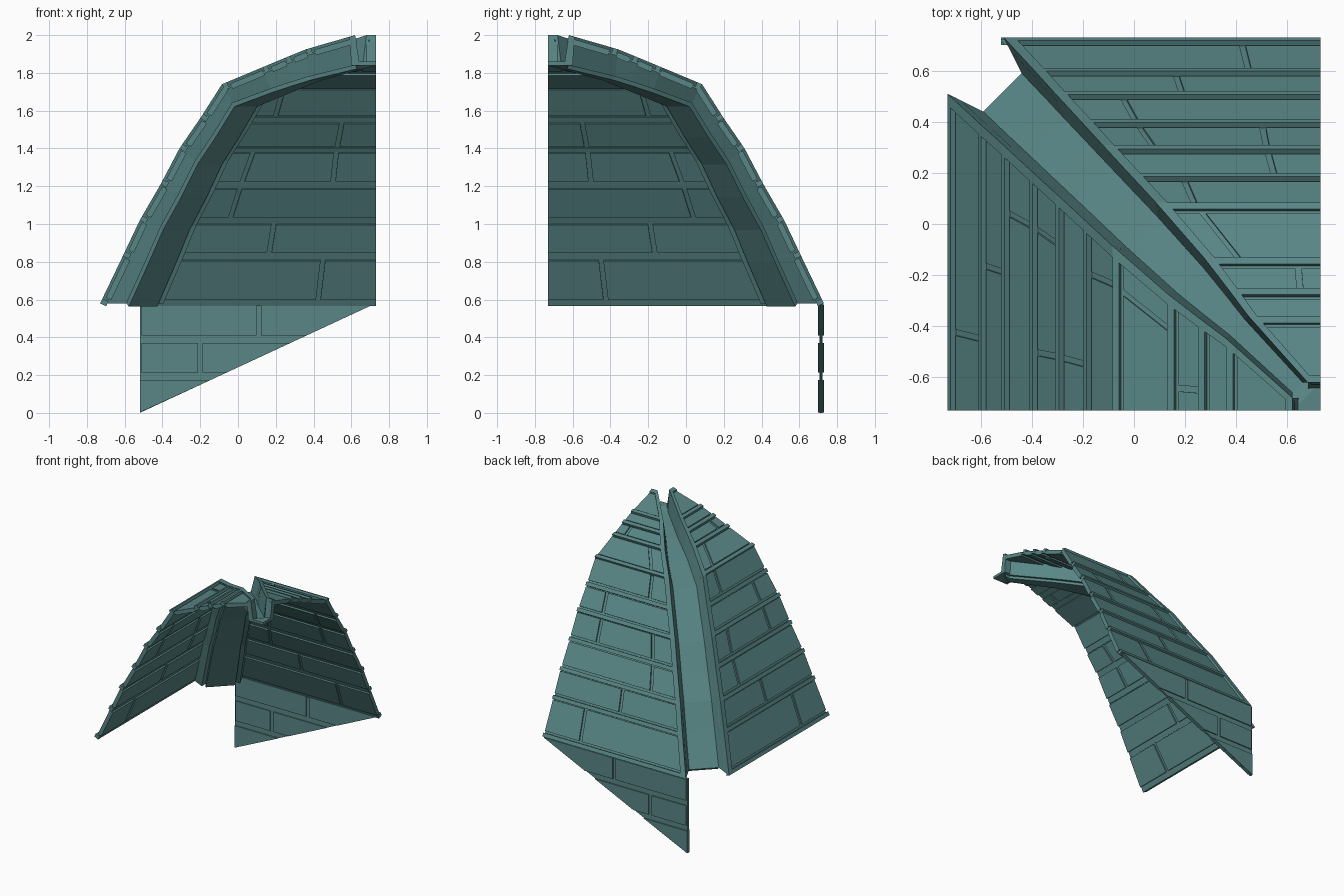
import bpy, bmesh
from mathutils import Vector

if "Cube" in bpy.data.objects:
    bpy.data.objects.remove(bpy.data.objects["Cube"])

mat = bpy.data.materials.new("teal_slate")
mat.diffuse_color = (0.10, 0.24, 0.24, 1)
mat.use_nodes = True
mat.node_tree.nodes["Principled BSDF"].inputs["Base Color"].default_value = mat.diffuse_color

# Roof profile (distance outward, height) at each course line, eave to peak
P = [(.73, .58), (.61, .83), (.52, 1.02), (.41, 1.21), (.31, 1.40), (.20, 1.56),
     (.085, 1.74), (-.13, 1.83), (-.25, 1.88), (-.36, 1.925), (-.62, 2.0)]
# Slanted joints in each course: x at lower edge, x at upper edge
JOINTS = [[(.42, .45)], [(.16, .19)], [(-.05, .01)], [(.01, .08), (.50, .52)],
          [(.52, .55)], [(.19, .24)], [(.24, .41)], [(.64, .65)], [], []]
RIGHT = .73
GAP = .012


def lerp(a, b, t):
    return a + (b - a) * t


def key(i, low, mid, top):
    """Value at course line i from values at eave, bend and peak."""
    return lerp(low, mid, i / 6) if i <= 6 else lerp(mid, top, (i - 6) / 4)


def make(name, lofts):
    """One object from lofts; each loft is a list of matching closed sections."""
    bm = bmesh.new()
    for sections in lofts:
        rings = [[bm.verts.new(p) for p in s] for s in sections]
        n = len(rings[0])
        for a, b in zip(rings, rings[1:]):
            for k in range(n):
                bm.faces.new((a[k], a[(k + 1) % n], b[(k + 1) % n], b[k]))
        bm.faces.new(rings[0])
        bm.faces.new(rings[-1])
    bmesh.ops.recalc_face_normals(bm, faces=bm.faces)
    me = bpy.data.meshes.new(name)
    bm.to_mesh(me)
    bm.free()
    me.materials.append(mat)
    ob = bpy.data.objects.new(name, me)
    bpy.context.collection.objects.link(ob)


def swap(p):
    return (-p[1], -p[0], p[2])


def make_pair(name, lofts):
    """Back slope part and its copy mirrored across the hip diagonal."""
    make("back_" + name, lofts)
    make("left_" + name, [[[swap(p) for p in s] for s in l] for l in lofts])


def hip_x(i):
    return key(i, .22, .17, .06) - P[i][0]


def hip_inner(i):
    u = P[i][0] - key(i, .14, .055, 0)
    z = P[i][1] - key(i, 0, .10, .16)
    return Vector((key(i, .15, .12, .04) - u, u, z))


def slab(i, t0, t1, left, right, outer, inner):
    """Block in course i; left/right are (x low, x high) over the whole course."""
    a, b = Vector(P[i]), Vector(P[i + 1])
    d = (b - a).normalized()
    n = Vector((d.y, -d.x))
    if n.y < 0:
        n = -n
    secs = []
    for t in (t0, t1):
        c = a.lerp(b, t)
        o, q = c + n * outer, c + n * inner
        xl, xr = lerp(*left, t), lerp(*right, t)
        secs.append([(xl, *o), (xr, *o), (xr, *q), (xl, *q)])
    return secs


tiles, lips, core = [], [], []
for i in range(len(P) - 1):
    length = (Vector(P[i + 1]) - Vector(P[i])).length
    edge = (hip_x(i) + .015, hip_x(i + 1) + .015)
    end = (RIGHT, RIGHT)
    lips.append(slab(i, 0, .028 / length, edge, end, 0, -.035))
    core.append(slab(i, 0, 1, edge, end, -.024, -.034))
    cuts = [edge]
    for lo, hi in JOINTS[i]:
        cuts += [(lo - GAP, hi - GAP), (lo + GAP, hi + GAP)]
    cuts.append(end)
    for l, r in zip(cuts[::2], cuts[1::2]):
        tiles.append(slab(i, .042 / length, 1 - .006 / length, l, r, -.014, -.045))
make_pair("slope_tiles", tiles)
make_pair("course_lips", lips)
make_pair("slope_sheet", core)

# Rim walls dropping from the tiles to the sunken hip board
rim = []
for i in range(len(P)):
    o = Vector((hip_x(i), *P[i]))
    q = hip_inner(i)
    w = Vector((key(i, .045, .045, .03), 0, 0))
    rim.append([o, o + w, q + w, q])
make_pair("hip_rim", [rim])

# Upright end plate closing the peak of each slope
q = hip_inner(10)
make_pair("peak_plate", [[
    [(x, -.62, 2.0), (x, -.59, 1.99), (x, -.60, 1.84), (x, -.645, 1.84)]
    for x in (hip_x(10), RIGHT)]])

# Sunken hip board between the two rims, running on to the peak corner
board = []
drop = Vector((.012, -.012, -.018))
for i in range(len(P)):
    b = hip_inner(i)
    a = Vector(swap(b))
    board.append([a, b, b + drop, a + drop])
b = Vector((.73, -.62, 1.86))
a = Vector(swap(b))
down = Vector((0, 0, -.02))
board.append([a, b, b + down, a + down])
make("hip_board", [board])
c = Vector((.73, -.73, 1.86))
make("peak_corner", [[[a, b, c], [a + down, b + down, c + down]]])


# Triangular brick wall hanging below the back eave
def slope_x(z):
    return -.52 + z * 1.25 / .58


def panel(points, y0, y1):
    return [[(x, y, z) for x, z in points] for y in (y0, y1)]


make("wall_core", [panel([(-.52, 0), (.73, .58), (-.52, .58)], .708, .722)])
bricks = [panel([(-.52, .002), (slope_x(.175), .175), (-.52, .175)], .70, .73)]
for z0, z1, joint in ((.215, .37, -.20), (.41, .575, .11)):
    bricks.append(panel([(-.51, z0), (joint - .013, z0), (joint - .013, z1), (-.51, z1)], .70, .73))
    bricks.append(panel([(joint + .013, z0), (slope_x(z0), z0), (slope_x(z1), z1),
                         (joint + .013, z1)], .70, .73))
make("wall_bricks", bricks)
